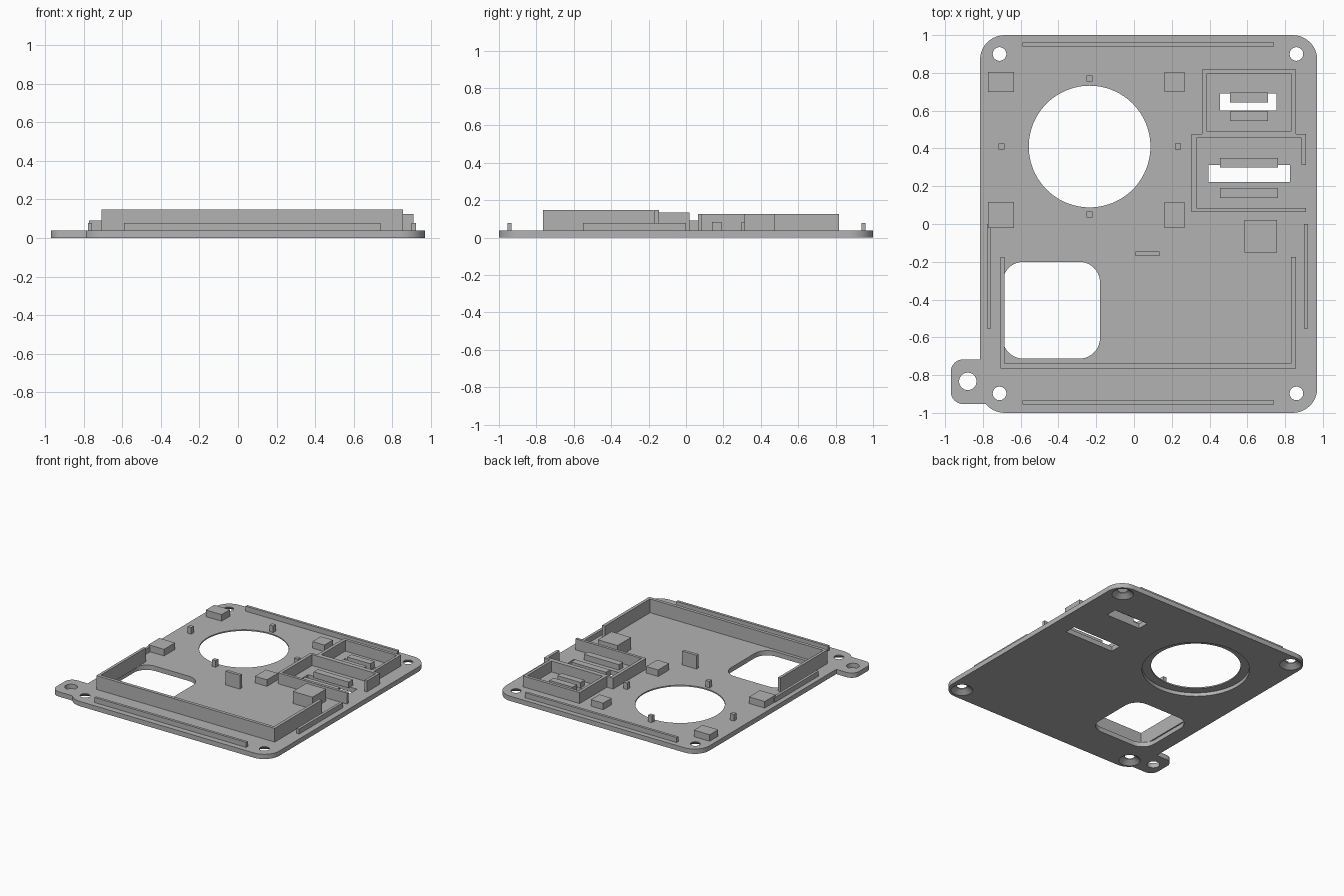
import bpy
import bmesh
import math

if "Cube" in bpy.data.objects:
    bpy.data.objects.remove(bpy.data.objects["Cube"], do_unlink=True)

# Single plain grey plastic
grey = bpy.data.materials.new("plain_grey")
grey.use_nodes = True
colour = (0.45, 0.45, 0.45, 1)
grey.diffuse_color = colour
grey.node_tree.nodes["Principled BSDF"].inputs["Base Color"].default_value = colour

TOP = 0.038      # upper face of the base plate
SINK = 0.004     # how far raised parts are seated into the plate


def finish(name, bm):
    bmesh.ops.recalc_face_normals(bm, faces=bm.faces)
    mesh = bpy.data.meshes.new(name)
    bm.to_mesh(mesh)
    bm.free()
    mesh.materials.append(grey)
    obj = bpy.data.objects.new(name, mesh)
    bpy.context.collection.objects.link(obj)
    return obj


def prism(name, points, z0, z1):
    """Extrude a closed outline from z0 to z1."""
    bm = bmesh.new()
    face = bm.faces.new([bm.verts.new((x, y, z0)) for x, y in points])
    new = bmesh.ops.extrude_face_region(bm, geom=[face])["geom"]
    verts = [v for v in new if isinstance(v, bmesh.types.BMVert)]
    bmesh.ops.translate(bm, verts=verts, vec=(0, 0, z1 - z0))
    return finish(name, bm)


def box(name, x0, x1, y0, y1, z1, z0=TOP - SINK):
    return prism(name, [(x0, y0), (x1, y0), (x1, y1), (x0, y1)], z0, z1)


def rounded(x0, x1, y0, y1, r, steps=10):
    """Outline of a rectangle with round corners."""
    pts = []
    corners = [(x1 - r, y1 - r), (x0 + r, y1 - r), (x0 + r, y0 + r), (x1 - r, y0 + r)]
    for quarter, (cx, cy) in enumerate(corners):
        for i in range(steps + 1):
            a = (quarter + i / steps) * math.pi / 2
            pts.append((cx + r * math.cos(a), cy + r * math.sin(a)))
    return pts


def cone(name, x, y, r0, r1, z0, z1, sides=48):
    bm = bmesh.new()
    bmesh.ops.create_cone(bm, cap_ends=True, segments=sides, radius1=r0,
                          radius2=r1, depth=z1 - z0)
    bmesh.ops.translate(bm, verts=bm.verts, vec=(x, y, (z0 + z1) / 2))
    return finish(name, bm)


def combine(target, other, operation):
    """Apply a boolean to target and discard the helper."""
    other.hide_render = True
    mod = target.modifiers.new("boolean", 'BOOLEAN')
    mod.operation = operation
    mod.solver = 'EXACT'
    mod.object = other
    graph = bpy.context.evaluated_depsgraph_get()
    mesh = bpy.data.meshes.new_from_object(target.evaluated_get(graph))
    target.modifiers.clear()
    target.data = mesh
    bpy.data.objects.remove(other, do_unlink=True)


# Base plate with a side tab
plate = prism("base_plate", rounded(-0.815, 0.97, -1, 1, 0.13), 0, TOP)
combine(plate, prism("tab", rounded(-0.97, -0.7, -0.953, -0.717, 0.065), 0, TOP), 'UNION')

# Openings: round window with a recess below, square window, slots, screw holes
LOW, HIGH = -0.1, 0.2
WX, WY = -0.235, 0.41
cutters = [
    cone("round_window", WX, WY, 0.322, 0.322, LOW, HIGH, 96),
    cone("window_recess", WX, WY, 0.386, 0.386, LOW, 0.028, 96),
    prism("square_window", rounded(-0.695, -0.18, -0.713, -0.2, 0.11), LOW, HIGH),
    box("upper_slot", 0.455, 0.755, 0.6, 0.69, HIGH, LOW),
    box("lower_slot", 0.395, 0.825, 0.223, 0.313, HIGH, LOW),
    cone("tab_hole", -0.88, -0.833, 0.046, 0.046, LOW, HIGH),
]
for x in (-0.712, 0.86):
    for y in (-0.897, 0.9):
        cutters.append(cone("screw_hole", x, y, 0.036, 0.036, LOW, HIGH))
        # The countersink runs past the underside with the same slope
        cutters.append(cone("countersink", x, y, 0.092, 0.036, -0.01, 0.03))
for cutter in cutters:
    combine(plate, cutter, 'DIFFERENCE')

# Low rails along the four edges
RAIL = 0.078
box("front_rail", -0.59, 0.74, -0.955, -0.934, RAIL)
box("back_rail", -0.59, 0.74, 0.939, 0.96, RAIL)
box("right_rail", -0.777, -0.756, -0.552, 0, RAIL)
box("left_rail", 0.9, 0.922, -0.552, 0, RAIL)

# Tall U-shaped wall around the front half
prism("front_wall", [(-0.707, -0.175), (-0.707, -0.764), (0.857, -0.764),
                     (0.857, -0.175), (0.832, -0.175), (0.832, -0.738),
                     (-0.685, -0.738), (-0.685, -0.175)], TOP - SINK, 0.147)

# Two joined compartments around the slots
ROOM = 0.125
prism("upper_compartment", [(0.36, 0.477), (0.36, 0.817), (0.857, 0.817), (0.857, 0.477),
                            (0.835, 0.477), (0.835, 0.793), (0.385, 0.793), (0.385, 0.477)],
      TOP - SINK, ROOM)
box("shared_wall", 0.385, 0.835, 0.47, 0.493, ROOM)
prism("lower_compartment", [(0.91, 0.063), (0.305, 0.063), (0.305, 0.477), (0.91, 0.477),
                            (0.91, 0.313), (0.888, 0.313), (0.888, 0.456), (0.33, 0.456),
                            (0.33, 0.085), (0.91, 0.085)], TOP - SINK, ROOM)

# Ribs beside the slots
for name, x0, x1, y0 in [("upper_back_rib", 0.507, 0.71, 0.643),
                         ("upper_front_rib", 0.507, 0.71, 0.545),
                         ("lower_back_rib", 0.455, 0.762, 0.298),
                         ("lower_front_rib", 0.455, 0.762, 0.138)]:
    box(name, x0, x1, y0, y0 + 0.052, 0.082)

# Four pads and four pegs around the round window
for side, x0, x1 in [("right", -0.772, -0.634), ("left", 0.162, 0.268)]:
    box("back_pad_" + side, x0, x1, 0.7, 0.806, 0.09)
    box("front_pad_" + side, x0, x1, -0.02, 0.117, 0.09)
for i in range(4):
    a = i * math.pi / 2
    px, py = WX + 0.467 * math.cos(a), WY + 0.36 * math.sin(a)
    box("peg", px - 0.016, px + 0.016, py - 0.016, py + 0.016, 0.09)

# Upright tab and large block near the middle
box("upright_tab", 0.008, 0.135, -0.17, -0.145, 0.147)
box("large_block", 0.586, 0.758, -0.15, 0.02, 0.133)

# Keep flat faces crisp while softening round edges
bpy.ops.object.select_all(action='DESELECT')
plate.select_set(True)
bpy.context.view_layer.objects.active = plate
bpy.ops.object.shade_smooth_by_angle(angle=math.radians(30))
